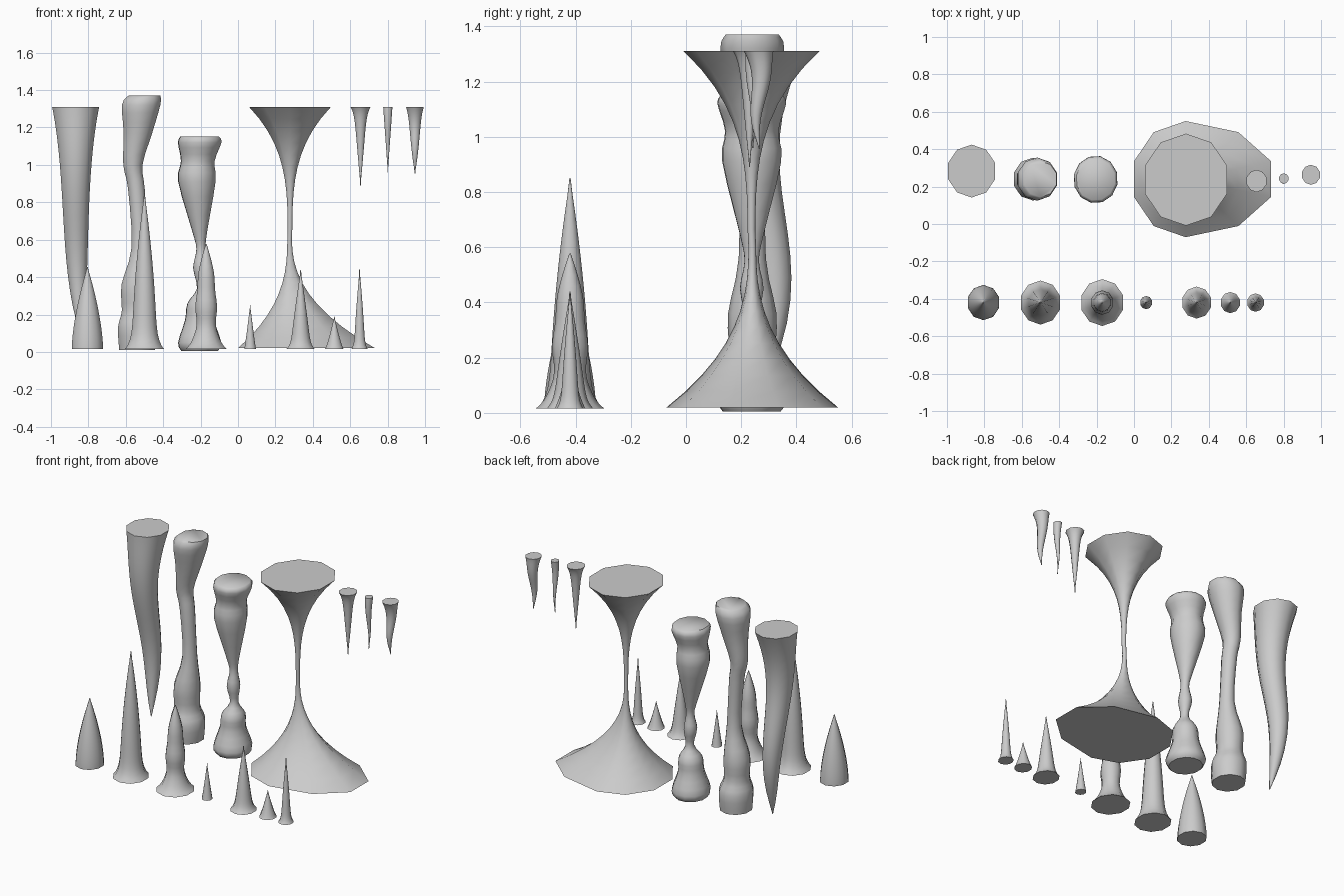
import bpy, bmesh, math
from mathutils import Vector

if "Cube" in bpy.data.objects:
    bpy.data.objects.remove(bpy.data.objects["Cube"])


def loft(name, rings, sides=10, turn=18):
    """Skin rings (z, cx, cy, radius, extra radius towards +x) from bottom to top, capped flat."""
    bm = bmesh.new()
    loops = []
    for z, cx, cy, r, extra in rings:
        loop = []
        for k in range(sides):
            a = math.radians(turn) + math.tau * k / sides
            rx = r + (extra if math.cos(a) > 0.01 else 0)
            loop.append(bm.verts.new((cx + rx * math.cos(a), cy + 1.07 * r * math.sin(a), z)))
        loops.append(loop)
    for lo, hi in zip(loops, loops[1:]):
        for k in range(sides):
            n = (k + 1) % sides
            bm.faces.new((lo[k], lo[n], hi[n], hi[k]))
    bm.faces.new(loops[0][::-1])
    bm.faces.new(loops[-1])
    me = bpy.data.meshes.new(name)
    bm.to_mesh(me)
    bm.free()
    bpy.context.collection.objects.link(bpy.data.objects.new(name, me))


def spike(name, x, y, root, tip, radius, body, power, spread=0.06, drift=0, sway=0, ripple=0):
    """Tapered spike: a rounded body plus a flare that fades away from the root."""
    n = 18
    rings = []
    for i in range(n + 1):
        t = (i / n) ** 1.3
        r = body * (1 - t ** power) + (1 - body) * math.exp(-t / spread) * (1 - t)
        r *= 1 + ripple * math.sin(t * 19) * (1 - t)
        rings.append((root + (tip - root) * t, x + drift * t ** 4,
                      y - sway * math.sin(6.6 * t), max(radius * r, 0.002), 0))
    loft(name, rings if tip > root else rings[::-1])


def column(name, keys, y, sides=10):
    """Lumpy column: smooth curve through rings (z, x, radius)."""
    p = [Vector(k) for k in keys]
    rings = []
    for i in range(len(p) - 1):
        a, b, c, d = p[max(i - 1, 0)], p[i], p[i + 1], p[min(i + 2, len(p) - 1)]
        for t in (0, 1 / 3, 2 / 3):
            v = 0.5 * (2 * b + (c - a) * t + (2 * a - 5 * b + 4 * c - d) * t * t
                       + (3 * b - a - 3 * c + d) * t ** 3)
            rings.append((v[0], v[1], y, v[2], 0))
    rings.append((p[-1][0], p[-1][1], y, p[-1][2], 0))
    loft(name, rings, sides)


# Hanging stalactites
spike("large_stalactite", -0.868, 0.283, 1.31, 0.06, 0.132, 0.48, 5, 0.35, 0.035, 0.038)
spike("small_stalactite_1", 0.655, 0.23, 1.31, 0.89, 0.056, 0.62, 1.2, 0.1)
spike("small_stalactite_2", 0.801, 0.243, 1.31, 0.96, 0.026, 1, 1, sway=0.005)
spike("small_stalactite_3", 0.946, 0.263, 1.31, 0.955, 0.05, 0.6, 2.2, 0.2, 0, -0.01)

# Row of stalagmites along the front: x, tip, radius, body, power
for n, s in enumerate([(-0.805, 0.455, 0.088, 1, 1.6), (-0.5, 0.85, 0.11, 0.62, 1.8),
                       (-0.17, 0.578, 0.117, 0.5, 4), (0.065, 0.25, 0.033, 1, 0.9),
                       (0.335, 0.438, 0.08, 0.7, 1.2), (0.515, 0.19, 0.053, 1, 0.8),
                       (0.65, 0.44, 0.046, 0.65, 1.4)], 1):
    x, tip, radius, body, power = s
    spike(f"stalagmite_{n}", x, -0.42, 0.015, tip, radius, body, power,
          ripple=0.12 if n == 3 else 0)

# Joined columns
column("tall_column", [(0.01, -0.54, 0.1), (0.13, -0.54, 0.107), (0.22, -0.545, 0.08),
                       (0.36, -0.545, 0.082), (0.56, -0.525, 0.046), (0.87, -0.543, 0.047),
                       (1.0, -0.562, 0.054), (1.17, -0.535, 0.08), (1.32, -0.518, 0.108),
                       (1.37, -0.5, 0.09)], 0.24)
column("lumpy_column", [(0.005, -0.205, 0.1), (0.05, -0.205, 0.118), (0.17, -0.205, 0.08),
                        (0.26, -0.2, 0.072), (0.34, -0.195, 0.025), (0.45, -0.2, 0.041),
                        (0.55, -0.198, 0.025), (0.65, -0.205, 0.042), (0.91, -0.22, 0.102),
                        (1.02, -0.215, 0.092), (1.12, -0.205, 0.119), (1.152, -0.205, 0.105)],
       0.238, 12)

# Hourglass column: wide lopsided base, thin neck and flared top
rings = []
for i in range(11):
    s = 1 - i / 10
    rings.append((0.6 - 0.58 * s, 0.276, 0.24, 0.013 + 0.277 * s ** 2.5, 0.19 * s ** 2))
for i in range(1, 12):
    t = i / 11
    rings.append((0.6 + 0.71 * t, 0.278, 0.237, 0.013 + 0.217 * t ** 3.3, 0))
loft("hourglass_column", rings)

# Smooth shading with crisp cap edges
for ob in bpy.context.scene.objects:
    ob.select_set(True)
    bpy.context.view_layer.objects.active = ob
bpy.ops.object.shade_smooth_by_angle(angle=math.radians(50))
